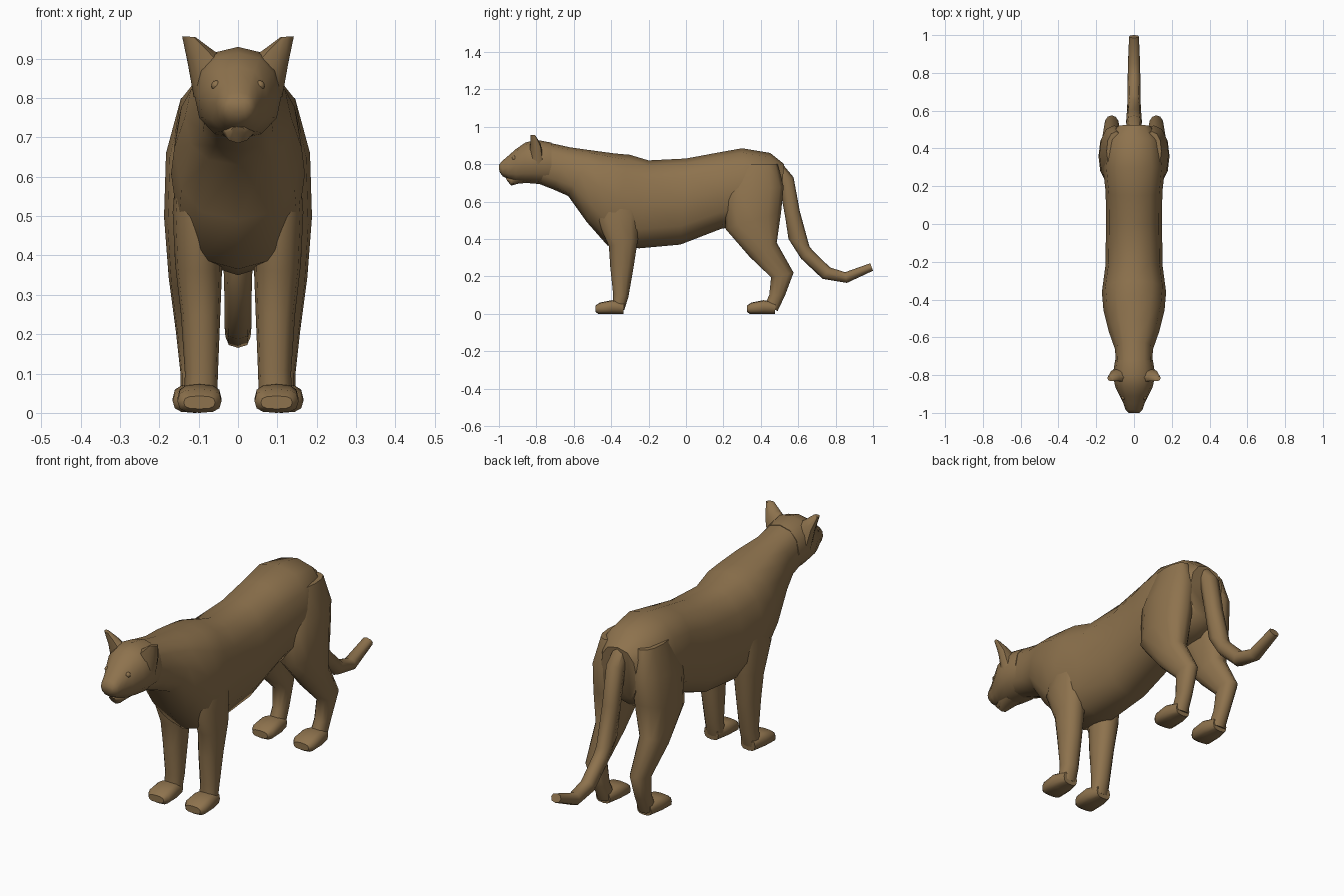
import bpy, bmesh, math
from mathutils import Vector

fur = bpy.data.materials.new("tawny fur")
fur.diffuse_color = (0.27, 0.17, 0.075, 1)


def finish(name, bm, mirror=False, angle=50):
    bmesh.ops.recalc_face_normals(bm, faces=bm.faces)
    me = bpy.data.meshes.new(name)
    bm.to_mesh(me)
    bm.free()
    me.materials.append(fur)
    ob = bpy.data.objects.new(name, me)
    bpy.context.collection.objects.link(ob)
    bpy.ops.object.select_all(action='DESELECT')
    ob.select_set(True)
    bpy.context.view_layer.objects.active = ob
    bpy.ops.object.shade_smooth_by_angle(angle=math.radians(angle))
    if mirror:
        ob.modifiers.new("mirror", 'MIRROR')
    return ob


def loft_rings(name, rings, n=12, e=0.9, mirror=False, angle=50):
    """Skin superellipse rings; each ring = (end a, end b, half-width vector)."""
    bm = bmesh.new()
    loops = []
    for a, b, w in rings:
        a, b, w = Vector(a), Vector(b), Vector(w)
        c, u = (a + b) / 2, (a - b) / 2
        loop = []
        for i in range(n):
            t = 2 * math.pi * i / n
            k, s = round(math.cos(t), 6), round(math.sin(t), 6)
            k = math.copysign(abs(k) ** e, k)
            s = math.copysign(abs(s) ** e, s)
            loop.append(bm.verts.new(c + u * k + w * s))
        loops.append(loop)
    for p, q in zip(loops, loops[1:]):
        for i in range(n):
            j = (i + 1) % n
            bm.faces.new((p[i], p[j], q[j], q[i]))
    bm.faces.new(loops[0])
    bm.faces.new(loops[-1])
    return finish(name, bm, mirror, angle)


def loft(name, sections, x=None, **kw):
    """Side-profile loft; section = (y1, z1, y2, z2, half width[, x centre])."""
    rings = []
    for y1, z1, y2, z2, hw, *xc in sections:
        cx = xc[0] if xc else (x or 0)
        rings.append(((cx, y1, z1), (cx, y2, z2), (hw, 0, 0)))
    return loft_rings(name, rings, **kw)


# torso and neck, from behind the head to the rump
loft("body", [
    (-.78, .925, -.80, .70, .095), (-.62, .89, -.71, .665, .10),
    (-.50, .873, -.63, .63, .135), (-.38, .857, -.53, .49, .162),
    (-.30, .85, -.42, .365, .17), (-.20, .82, -.25, .35, .152),
    (0, .83, -.03, .37, .148), (.15, .858, .19, .455, .15),
    (.30, .885, .30, .47, .165), (.45, .86, .42, .48, .15),
    (.525, .80, .50, .54, .095)], e=0.82)

# head tapering to the nose
loft("head", [
    (-.72, .915, -.72, .69, .10), (-.80, .93, -.80, .695, .112),
    (-.86, .915, -.86, .70, .10), (-.91, .88, -.91, .705, .076),
    (-.95, .845, -.95, .72, .056), (-.985, .815, -.98, .735, .045),
    (-1.0, .795, -.998, .76, .03)], e=0.9)
loft("chin", [(-.85, .76, -.85, .70, .055), (-.90, .75, -.90, .695, .045),
              (-.935, .74, -.935, .685, .03), (-.965, .727, -.955, .71, .018)], n=8)

# ears
loft_rings("ears", [
    ((.04, -.81, .905), (.112, -.79, .80), (0, .035, 0)),
    ((.075, -.815, .93), (.128, -.795, .89), (0, .027, 0)),
    ((.108, -.825, .955), (.142, -.815, .957), (0, .012, 0))], n=8, mirror=True)

# eyes
bm = bmesh.new()
bmesh.ops.create_uvsphere(bm, u_segments=8, v_segments=6, radius=.013)
bmesh.ops.translate(bm, verts=bm.verts, vec=(.055, -.918, .832))
finish("eyes", bm, mirror=True)

# front legs
loft("front_legs", [
    (-.44, .68, -.24, .68, .055, .098), (-.475, .50, -.24, .52, .066, .10),
    (-.412, .36, -.257, .40, .06, .10), (-.405, .25, -.28, .25, .05, .095),
    (-.39, .11, -.308, .09, .042, .093), (-.39, .05, -.33, .02, .042, .095)],
    mirror=True)

# hind legs with heavy thighs and bent hocks
loft("hind_legs", [
    (.28, .80, .49, .80, .05, .095), (.21, .64, .522, .68, .078, .105),
    (.21, .455, .508, .54, .078, .11), (.34, .305, .485, .38, .058, .118),
    (.455, .195, .575, .22, .04, .118), (.445, .10, .53, .10, .034, .112),
    (.42, .045, .49, .015, .036, .11)], mirror=True)

# paws
for name, y, x in (("front_paws", -.485, .098), ("hind_paws", .325, .11)):
    loft(name, [
        (y, .043, y, .01, .04), (y + .025, .06, y + .015, 0, .056),
        (y + .09, .073, y + .09, 0, .056), (y + .155, .06, y + .15, 0, .038)],
        x=x, e=0.7, mirror=True)

# tail drooping behind, tip curling up
loft("tail", [
    (.50, .82, .46, .74, .03), (.575, .73, .50, .68, .042),
    (.608, .55, .53, .52, .04), (.66, .36, .548, .40, .037),
    (.68, .335, .615, .295, .035), (.77, .248, .73, .187, .034),
    (.85, .222, .86, .165, .032), (.985, .27, 1.0, .23, .026)], n=8)
